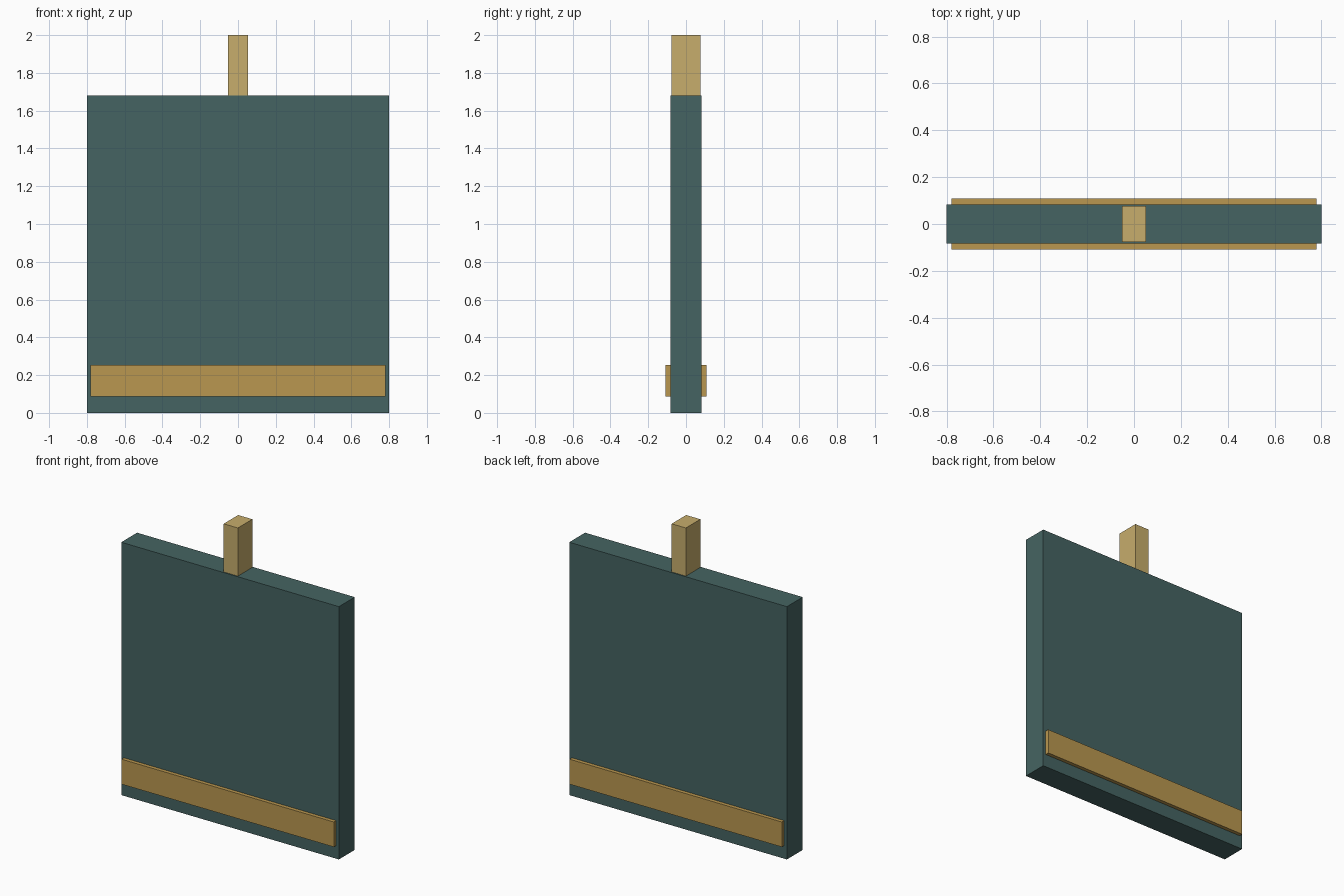
import bpy
import bmesh
from mathutils import Vector

if "Cube" in bpy.data.objects:
    bpy.data.objects.remove(bpy.data.objects["Cube"])


def material(name, rgb):
    mat = bpy.data.materials.new(name)
    mat.diffuse_color = (*rgb, 1.0)
    mat.use_nodes = True
    mat.node_tree.nodes["Principled BSDF"].inputs["Base Color"].default_value = mat.diffuse_color
    return mat


def box(name, low, high, mat):
    low, high = Vector(low), Vector(high)
    bm = bmesh.new()
    bmesh.ops.create_cube(bm, size=1.0)
    bmesh.ops.scale(bm, vec=high - low, verts=bm.verts)
    mesh = bpy.data.meshes.new(name)
    bm.to_mesh(mesh)
    bm.free()
    mesh.materials.append(mat)
    obj = bpy.data.objects.new(name, mesh)
    obj.location = (low + high) / 2
    bpy.context.collection.objects.link(obj)
    return obj


cloth = material("dark_teal", (0.06, 0.127, 0.122))
wood = material("pale_wood", (0.57, 0.418, 0.15))
gold = material("gold_trim", (0.491, 0.31, 0.08))

# Main slab
box("panel", (-0.8, -0.083, 0), (0.8, 0.083, 1.68), cloth)

# Upright stub on the top edge
box("top_post", (-0.052, -0.076, 1.68), (0.052, 0.076, 2.0), wood)

# Raised trim strips on both broad faces
for name, side in (("front_strip", -1), ("back_strip", 1)):
    y0, y1 = sorted((side * 0.083, side * 0.108))
    box(name, (-0.78, y0, 0.087), (0.78, y1, 0.253), gold)
